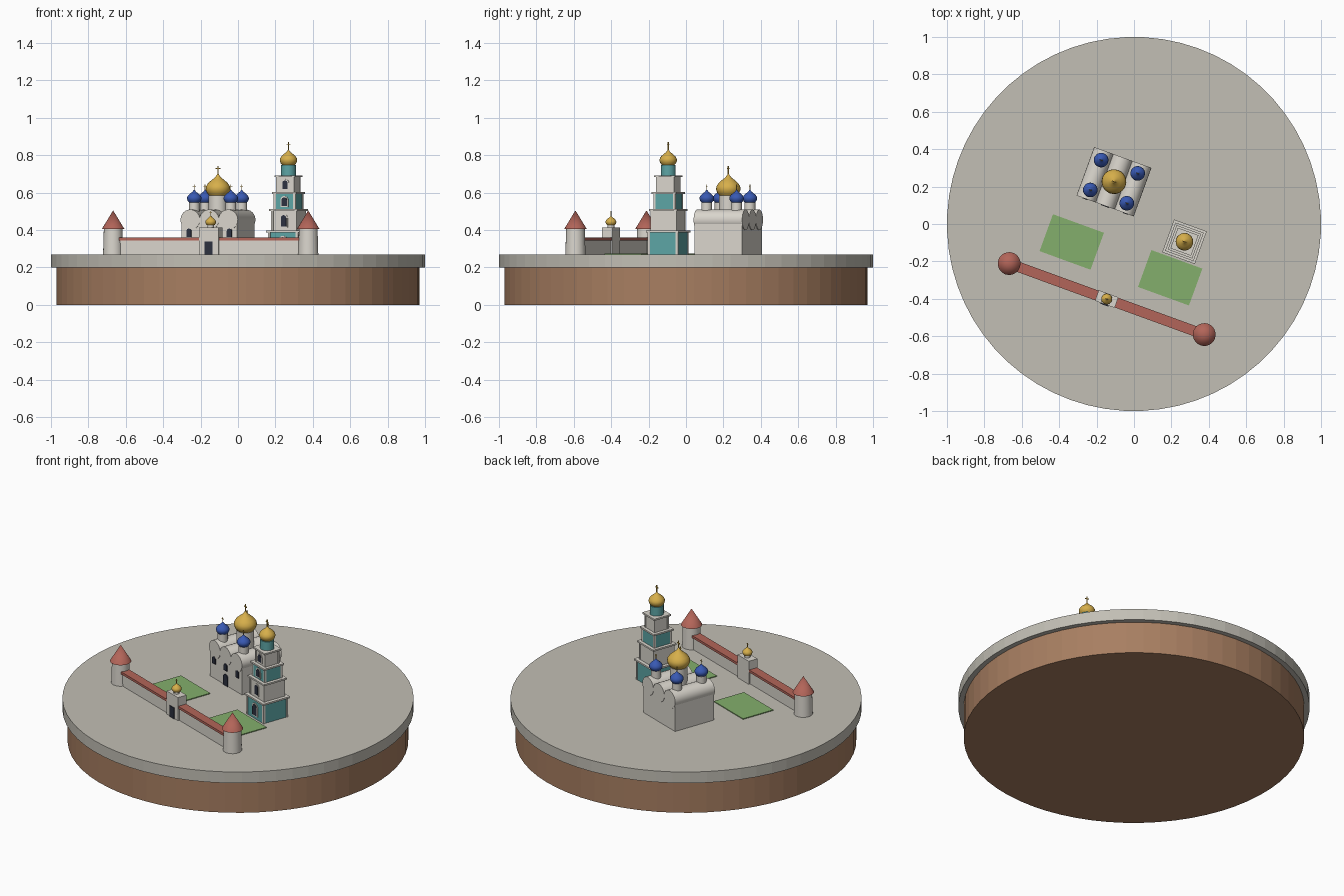
import bpy
import bmesh
import math
from mathutils import Matrix, Vector

if "Cube" in bpy.data.objects:
    bpy.data.objects.remove(bpy.data.objects["Cube"])


def material(name, r, g, b):
    m = bpy.data.materials.new(name)
    m.use_nodes = True
    m.diffuse_color = (r, g, b, 1)
    m.node_tree.nodes["Principled BSDF"].inputs["Base Color"].default_value = (r, g, b, 1)
    return m


STONE = material("paving stone", 0.54, 0.52, 0.46)
EARTH = material("brown earth", 0.39, 0.21, 0.12)
WHITE = material("white wall", 0.70, 0.67, 0.61)
TEAL = material("teal wall", 0.11, 0.38, 0.38)
RED = material("red roof", 0.45, 0.13, 0.10)
GOLD = material("gold", 0.68, 0.43, 0.07)
BLUE = material("blue dome", 0.04, 0.10, 0.45)
GREEN = material("green lawn", 0.23, 0.43, 0.15)
DARK = material("dark opening", 0.025, 0.03, 0.05)

GROUND = 0.27
TURN = Matrix.Rotation(math.radians(-20), 4, 'Z')   # the whole site is turned on its base


def finish(name, bm, mat, smooth=False):
    bmesh.ops.recalc_face_normals(bm, faces=bm.faces)
    bm.transform(TURN)
    mesh = bpy.data.meshes.new(name)
    bm.to_mesh(mesh)
    bm.free()
    mesh.materials.append(mat)
    ob = bpy.data.objects.new(name, mesh)
    bpy.context.collection.objects.link(ob)
    if smooth:
        bpy.ops.object.select_all(action='DESELECT')
        ob.select_set(True)
        bpy.context.view_layer.objects.active = ob
        bpy.ops.object.shade_smooth_by_angle(angle=math.radians(40))
    return ob


def box(name, x, y, z, w, d, h, mat):
    """Box centred on x, y with its underside at z."""
    bm = bmesh.new()
    bmesh.ops.create_cube(bm, size=1)
    bm.transform(Matrix.Translation((x, y, z + h / 2)) @ Matrix.Diagonal((w, d, h, 1)))
    return finish(name, bm, mat)


def lathe(name, x, y, z, profile, mat, sides=24, smooth=True):
    """Turn (radius, height) points around a vertical axis and cap the ends."""
    bm = bmesh.new()
    rings = []
    for r, h in profile:
        if r == 0:
            rings.append([bm.verts.new((x, y, z + h))] * sides)
            continue
        angles = [math.tau * i / sides for i in range(sides)]
        rings.append([bm.verts.new((x + r * math.cos(a), y + r * math.sin(a), z + h))
                      for a in angles])
    for low, high in zip(rings, rings[1:]):
        for i in range(sides):
            j = (i + 1) % sides
            quad = list(dict.fromkeys((low[i], low[j], high[j], high[i])))
            if len(quad) > 2:
                bm.faces.new(quad)
    for ring, (r, h) in ((rings[0], profile[0]), (rings[-1], profile[-1])):
        if r:
            bm.faces.new(ring)
    return finish(name, bm, mat, smooth)


def arch(name, x, front, z, w, h, thick, mat):
    """Round-headed plate standing out in front of a wall."""
    r = w / 2
    pts = [(x - r, z), (x + r, z)]
    for i in range(9):
        a = math.pi * i / 8
        pts.append((x + r * math.cos(a), z + h - r + r * math.sin(a)))
    bm = bmesh.new()
    face = bm.faces.new([bm.verts.new((px, front, pz)) for px, pz in pts])
    out = bmesh.ops.extrude_face_region(bm, geom=[face])
    for v in out["geom"]:
        if isinstance(v, bmesh.types.BMVert):
            v.co += Vector((0, -thick, 0))
    return finish(name, bm, mat)


def window(name, x, front, z, w, h):
    arch(name + "_surround", x, front, z - 0.006, w + 0.014, h + 0.013, 0.004, WHITE)
    arch(name + "_pane", x, front, z, w, h, 0.006, DARK)


ONION = [(0.72, 0), (0.90, 0.22), (1, 0.5), (0.96, 0.75), (0.8, 1.0), (0.52, 1.25),
         (0.26, 1.45), (0.1, 1.65), (0, 1.85)]


def cupola(name, x, y, z, drum_r, drum_h, r, cross, drum_mat, dome_mat):
    """Drum, onion dome and cross; returns nothing, stands on z."""
    lathe(name + "_drum", x, y, z, [(drum_r, 0), (drum_r, drum_h)], drum_mat)
    bottom = z + drum_h
    lathe(name + "_dome", x, y, bottom, [(a * r, b * r) for a, b in ONION], dome_mat)
    tip = bottom + 1.7 * r
    t = cross * 0.11
    box(name + "_cross_post", x, y, tip, t, t, cross, GOLD)
    box(name + "_cross_bar", x, y, tip + cross * 0.62, cross * 0.55, t, t, GOLD)


# Base
lathe("earth_base", 0, 0, 0, [(0.97, 0), (0.97, 0.2)], EARTH, 64, False)
lathe("stone_plaza", 0, 0, 0.2, [(1, 0), (1, 0.07)], STONE, 64, False)

# Lawns
for side, s in (("left", 1), ("right", -1)):
    box(side + "_lawn", s * 0.28, -0.204, GROUND, 0.29, 0.21, 0.005, GREEN)

# Perimeter wall with corner towers
WALL_Y = -0.427
box("wall", 0, WALL_Y, GROUND, 1.1, 0.04, 0.075, WHITE)
box("wall_roof", 0, WALL_Y, GROUND + 0.075, 1.1, 0.055, 0.015, RED)
for side, s in (("left", 1), ("right", -1)):
    x = s * 0.555
    lathe(side + "_corner_tower", x, WALL_Y, GROUND, [(0.054, 0), (0.05, 0.135)], WHITE)
    lathe(side + "_corner_roof", x, WALL_Y, GROUND + 0.135, [(0.061, 0), (0, 0.1)], RED)

# Gatehouse
box("gatehouse", 0, WALL_Y, GROUND, 0.112, 0.06, 0.145, WHITE)
box("gate_door", 0, WALL_Y - 0.032, GROUND, 0.045, 0.006, 0.068, DARK)
cupola("gate", 0, WALL_Y, GROUND + 0.145, 0.018, 0.012, 0.029, 0.025, WHITE, GOLD)

# Cathedral with three barrel vaults running front to back
CX, CY, WIDTH, DEPTH = -0.178, 0.176, 0.316, 0.27
box("cathedral_body", CX, CY, GROUND, WIDTH, DEPTH, 0.185, WHITE)
for i in (-1, 0, 1):
    bm = bmesh.new()
    bmesh.ops.create_cone(bm, cap_ends=True, segments=24, radius1=0.055, radius2=0.055,
                          depth=DEPTH + 0.006)
    bm.transform(Matrix.Translation((CX + i * 0.108, CY, 0.455))
                 @ Matrix.Rotation(math.pi / 2, 4, 'X'))
    finish("cathedral_vault", bm, WHITE, True)
    arch("cathedral_window", CX + i * 0.115, CY - DEPTH / 2, 0.363, 0.028, 0.045, 0.006, DARK)
arch("cathedral_door", CX, CY - DEPTH / 2, GROUND, 0.045, 0.07, 0.006, DARK)

# Cathedral domes
cupola("cathedral_main", CX, CY, 0.48, 0.05, 0.105, 0.066, 0.046, WHITE, GOLD)
for sx in (-1, 1):
    for sy in (-1, 1):
        cupola("cathedral_corner", CX + sx * 0.104, CY + sy * 0.085, 0.47, 0.029, 0.078,
               0.039, 0.03, WHITE, BLUE)

# Bell tower: four shrinking tiers, each with a cornice and a front window
TX, TY = 0.286, 0.003
z = GROUND
for i, (width, height, mat) in enumerate(((0.168, 0.118, TEAL), (0.143, 0.105, WHITE),
                                          (0.121, 0.08, TEAL), (0.099, 0.08, WHITE))):
    box("tower_tier", TX, TY, z, width, width, height, mat)
    # corner pilasters on the front and back edges
    for sx in (-1, 1):
        for sy in (-1, 1):
            box("tower_pilaster", TX + sx * (width / 2 - 0.005), TY + sy * (width / 2 - 0.005),
                z, 0.013, 0.013, height, WHITE)
    pane = 0.042 if i == 0 else 0.03
    window("tower_window", TX, TY - width / 2, z + height * 0.2, pane, height * 0.58)
    z += height
    box("tower_cornice", TX, TY, z, width + 0.018, width + 0.018, 0.01, WHITE)
    z += 0.01

cupola("tower", TX, TY, z, 0.04, 0.055, 0.047, 0.042, TEAL, GOLD)
